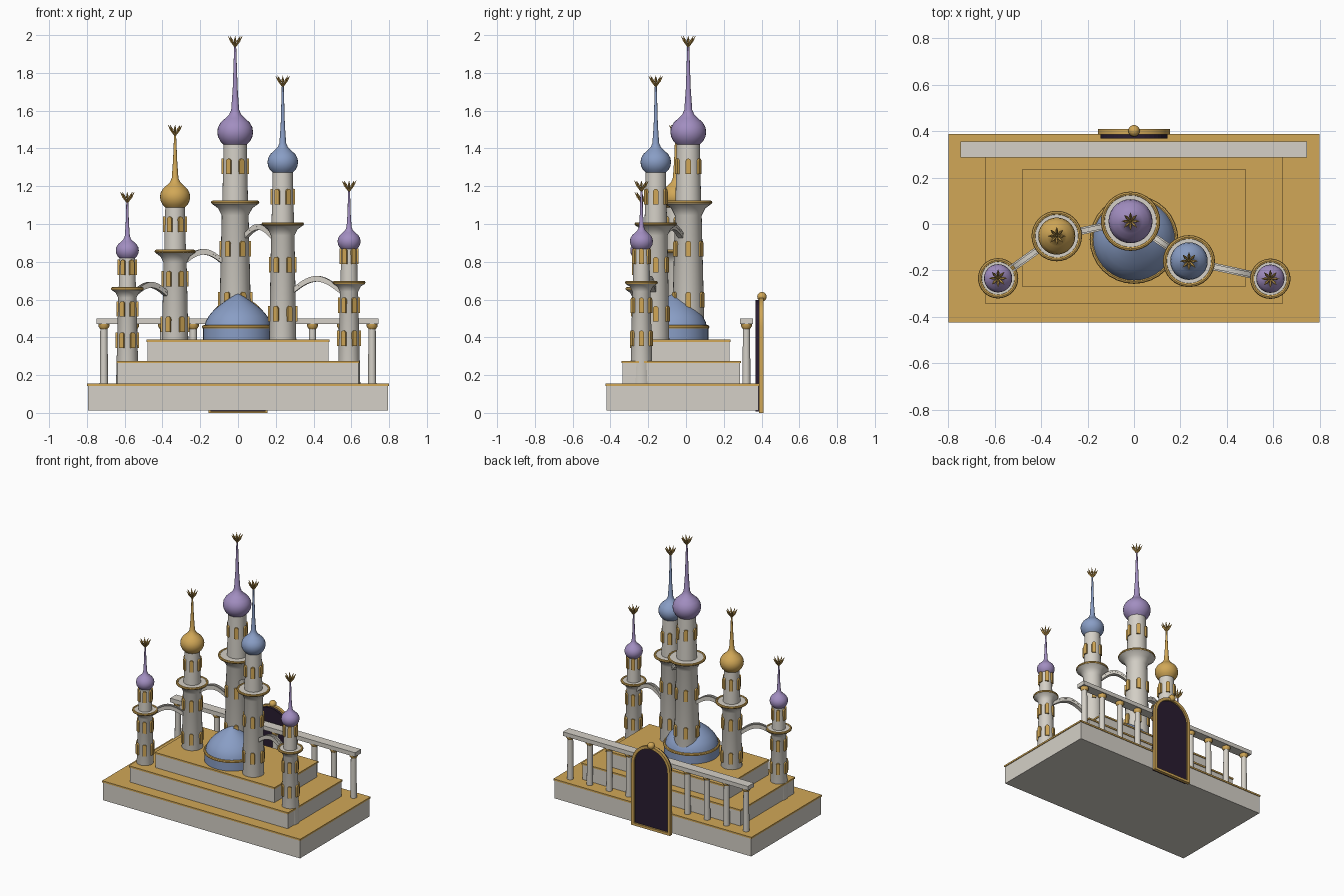
import bpy, bmesh, math
from mathutils import Matrix, Vector

if "Cube" in bpy.data.objects:
    bpy.data.objects.remove(bpy.data.objects["Cube"])


def material(name, rgb):
    m = bpy.data.materials.new(name)
    m.diffuse_color = (*rgb, 1)
    m.use_nodes = True
    m.node_tree.nodes["Principled BSDF"].inputs["Base Color"].default_value = m.diffuse_color
    return m


STONE = material("pale_stone", (0.66, 0.63, 0.57))
GOLD = material("gold", (0.64, 0.39, 0.095))
LAVENDER = material("lavender", (0.36, 0.27, 0.53))
BLUE = material("soft_blue", (0.25, 0.34, 0.56))
DARK = material("dark_plum", (0.022, 0.012, 0.03))


def finish(name, bm, mat, smooth=True):
    bmesh.ops.recalc_face_normals(bm, faces=bm.faces)
    me = bpy.data.meshes.new(name)
    bm.to_mesh(me)
    bm.free()
    me.materials.append(mat)
    ob = bpy.data.objects.new(name, me)
    bpy.context.collection.objects.link(ob)
    if smooth:
        bpy.ops.object.select_all(action='DESELECT')
        ob.select_set(True)
        bpy.context.view_layer.objects.active = ob
        bpy.ops.object.shade_smooth_by_angle(angle=math.radians(35))
    return ob


def add_box(bm, x0, x1, y0, y1, z0, z1):
    m = Matrix.Translation(((x0 + x1) / 2, (y0 + y1) / 2, (z0 + z1) / 2))
    bmesh.ops.create_cube(bm, size=1, matrix=m @ Matrix.Diagonal((x1 - x0, y1 - y0, z1 - z0, 1)))


def box(name, mat, *dims):
    bm = bmesh.new()
    add_box(bm, *dims)
    return finish(name, bm, mat, False)


def add_lathe(bm, x, y, profile, n=28, closed=False):
    """Revolve (radius, height) points; closed joins the last point to the first."""
    rings = [[bm.verts.new((x + r * math.cos(2 * math.pi * i / n),
                            y + r * math.sin(2 * math.pi * i / n), z)) for i in range(n)]
             for r, z in profile]
    pairs = list(zip(rings, rings[1:])) + ([(rings[-1], rings[0])] if closed else [])
    for a, b in pairs:
        for i in range(n):
            j = (i + 1) % n
            bm.faces.new((a[i], a[j], b[j], b[i]))
    if not closed:
        bm.faces.new(rings[0])
        bm.faces.new(rings[-1])


def lathe(name, mat, x, y, profile, n=28, closed=False):
    bm = bmesh.new()
    add_lathe(bm, x, y, profile, n, closed)
    return finish(name, bm, mat)


def ring(name, x, y, z, r, t):
    circle = [(r + t * math.cos(k * math.pi / 4), z + t * math.sin(k * math.pi / 4)) for k in range(8)]
    return lathe(name, GOLD, x, y, circle, 32, True)


def arch(w, z0, z1, n=8):
    """Outline (x, z) of a round-topped opening."""
    h = w / 2
    top = [(h * math.cos(math.pi * k / n), z1 - h + h * math.sin(math.pi * k / n)) for k in range(n + 1)]
    return [(-h, z0), (h, z0)] + top


def add_prism(bm, outline, d0, d1, m=Matrix()):
    """Extrude an (x, z) outline along y from d0 to d1."""
    a = [bm.verts.new(m @ Vector((p, d0, q))) for p, q in outline]
    b = [bm.verts.new(m @ Vector((p, d1, q))) for p, q in outline]
    bm.faces.new(a)
    bm.faces.new(b)
    for i in range(len(a)):
        j = (i + 1) % len(a)
        bm.faces.new((a[i], a[j], b[j], b[i]))


# Stepped base: stone tiers with thin gold tops
tiers = [(0.80, -0.425, 0.388, 0.012, 0.155),
         (0.643, -0.342, 0.29, 0.15, 0.275),
         (0.484, -0.27, 0.235, 0.27, 0.388)]
for i, (hx, y0, y1, z0, z1) in enumerate(tiers):
    e = 0.005
    box(f"tier_{i + 1}", STONE, -hx + e, hx - e, y0 + e, y1 - e, z0, z1 - 0.012)
    box(f"tier_top_{i + 1}", GOLD, -hx, hx, y0, y1, z1 - 0.012, z1)


def tower(name, x, y, rb, r_low, z_bal, r_bal, r_up, z_on, r_on, z_tip, mat, rows):
    # Tapered shaft, flared balcony and upper turret
    z_flare = z_bal - r_bal * 0.55

    def radius(z):
        if z > z_bal:
            return r_up * (1.06 - 0.1 * (z - z_bal) / (z_on - z_bal))
        return rb + (r_low - rb) * (z - 0.3) / (z_flare - 0.3)

    lathe(name + "_shaft", STONE, x, y, [
        (radius(0.02), 0.02), (r_low, z_flare), (r_low + 0.35 * (r_bal - r_low), z_bal - r_bal * 0.25),
        (r_bal - 0.004, z_bal - 0.008), (r_bal - 0.004, z_bal + 0.004), (radius(z_bal + 0.001), z_bal + 0.004),
        (radius(z_on), z_on + 0.005)])
    ring(name + "_balcony_rim", x, y, z_bal, r_bal - 0.008, 0.009)
    # Onion roof running up into a thin spire
    s = r_on / 0.095
    onion = [(0.058, 0), (0.078, 0.02), (0.091, 0.045), (0.095, 0.07), (0.091, 0.095), (0.077, 0.12),
             (0.052, 0.143), (0.032, 0.162), (0.021, 0.188)]
    lathe(name + "_roof", mat, x, y,
          [(r * s, z_on + z * s) for r, z in onion] + [(0.013 * s, z_on + 0.3 * s), (0.005, z_tip - 0.05)])
    # Crown of eight fanned spikes
    bm = bmesh.new()
    for k in range(9):
        tilt = 0 if k == 8 else math.radians(32)
        m = (Matrix.Translation((x, y, z_tip - 0.066)) @ Matrix.Rotation(k * math.pi / 4, 4, 'Z')
             @ Matrix.Rotation(tilt, 4, 'Y'))
        for z0, z1, r1, r2 in ((0, 0.042, 0.002, 0.0065), (0.042, 0.072 if tilt else 0.06, 0.0065, 0.0005)):
            bmesh.ops.create_cone(bm, cap_ends=True, segments=6, radius1=r1, radius2=r2, depth=z1 - z0,
                                  matrix=m @ Matrix.Translation((0, 0, (z0 + z1) / 2)))
    finish(name + "_crown", bm, GOLD, False)
    # Six arched windows in every row
    bm = bmesh.new()
    for zc in rows:
        r = radius(zc)
        w = 0.026 + 0.13 * (r - 0.045)
        for k in range(6):
            m = Matrix.Translation((x, y, 0)) @ Matrix.Rotation(math.radians(30 + 60 * k), 4, 'Z')
            add_prism(bm, arch(w, zc - 0.041, zc + 0.041), -r - 0.009, -r + 0.015, m)
    finish(name + "_windows", bm, GOLD, False)


tower("far_left_tower", -0.586, -0.234, 0.056, 0.048, 0.657, 0.086, 0.043, 0.815, 0.061, 1.175,
      LAVENDER, (0.385, 0.55, 0.77))
tower("left_tower", -0.333, -0.052, 0.072, 0.061, 0.855, 0.108, 0.054, 1.085, 0.08, 1.53,
      GOLD, (0.47, 0.71, 0.998))
tower("main_tower", -0.015, 0.012, 0.089, 0.071, 1.115, 0.127, 0.064, 1.417, 0.095, 2.0,
      LAVENDER, (0.6, 0.87, 1.305))
tower("right_tower", 0.237, -0.16, 0.073, 0.062, 1.0, 0.111, 0.056, 1.268, 0.081, 1.79,
      BLUE, (0.525, 0.785, 1.145))
tower("far_right_tower", 0.588, -0.236, 0.056, 0.048, 0.69, 0.086, 0.043, 0.863, 0.061, 1.235,
      LAVENDER, (0.395, 0.57, 0.83))


# Arched bridges between neighbouring towers
def bridge(name, a, b, z_end, z_peak, n=14):
    a, b = Vector(a), Vector(b)
    d = (b - a).normalized()
    side = Vector((-d.y, d.x))
    for part, off, hw, lo, hi in (("deck", 0, 0.015, -0.03, -0.012), ("rail_1", 0.012, 0.004, -0.014, 0),
                                  ("rail_2", -0.012, 0.004, -0.014, 0)):
        bm = bmesh.new()
        prev = None
        for i in range(n + 1):
            t = i / n
            z = z_end + (z_peak - z_end) * math.sin(math.pi * t)
            p = a.lerp(b, t) + side * off
            cur = [bm.verts.new((*(p + side * u), z + v))
                   for u, v in ((-hw, lo), (hw, lo), (hw, hi), (-hw, hi))]
            if prev:
                for k in range(4):
                    bm.faces.new((prev[k], prev[(k + 1) % 4], cur[(k + 1) % 4], cur[k]))
            else:
                bm.faces.new(cur)
            prev = cur
        bm.faces.new(prev)
        finish(f"{name}_{part}", bm, STONE)


bridge("far_left_bridge", (-0.55, -0.208), (-0.38, -0.087), 0.645, 0.693)
bridge("left_bridge", (-0.285, -0.042), (-0.08, 0.0), 0.815, 0.868)
bridge("right_bridge", (0.04, -0.025), (0.185, -0.125), 0.95, 1.0)
bridge("far_right_bridge", (0.29, -0.172), (0.545, -0.227), 0.66, 0.725)

# Central dome on its drum
lathe("dome_drum", BLUE, 0, -0.067, [(0.185, 0.38), (0.185, 0.455)], 36)
ring("dome_rim", 0, -0.067, 0.455, 0.181, 0.01)
lathe("dome", BLUE, 0, -0.067, [(0.178, 0.455), (0.171, 0.483), (0.155, 0.513), (0.13, 0.542), (0.1, 0.568),
                                (0.068, 0.592), (0.035, 0.613), (0.012, 0.626), (0.001, 0.63)], 36)

# Rear colonnade
box("colonnade_rail", STONE, -0.748, 0.745, 0.286, 0.355, 0.47, 0.5)
posts, caps = bmesh.new(), bmesh.new()
for i in range(10):
    px = -0.71 + i * 1.42 / 9
    add_lathe(posts, px, 0.32, [(0.022, 0.15), (0.019, 0.46)], 14)
    add_lathe(caps, px, 0.32, [(0.02, 0.445), (0.029, 0.458), (0.029, 0.471)], 14)
finish("colonnade_posts", posts, STONE)
finish("colonnade_capitals", caps, GOLD)

# Rear door: dark panel, gold arched frame and ball
bm = bmesh.new()
add_prism(bm, arch(0.29, 0.008, 0.598, 20), 0.368, 0.397)
finish("door_panel", bm, DARK, False)
bm = bmesh.new()
outer, inner = arch(0.312, 0.0, 0.61, 20), arch(0.27, 0.018, 0.589, 20)
loops = [[bm.verts.new((p, yy, q)) for p, q in o]
         for o, yy in ((outer, 0.386), (outer, 0.409), (inner, 0.409), (inner, 0.386))]
for k in range(4):
    a, b = loops[k], loops[(k + 1) % 4]
    for i in range(len(a)):
        j = (i + 1) % len(a)
        bm.faces.new((a[i], a[j], b[j], b[i]))
finish("door_frame", bm, GOLD)
bm = bmesh.new()
bmesh.ops.create_uvsphere(bm, u_segments=16, v_segments=10, radius=0.025,
                          matrix=Matrix.Translation((0, 0.402, 0.615)))
finish("door_ball", bm, GOLD)
